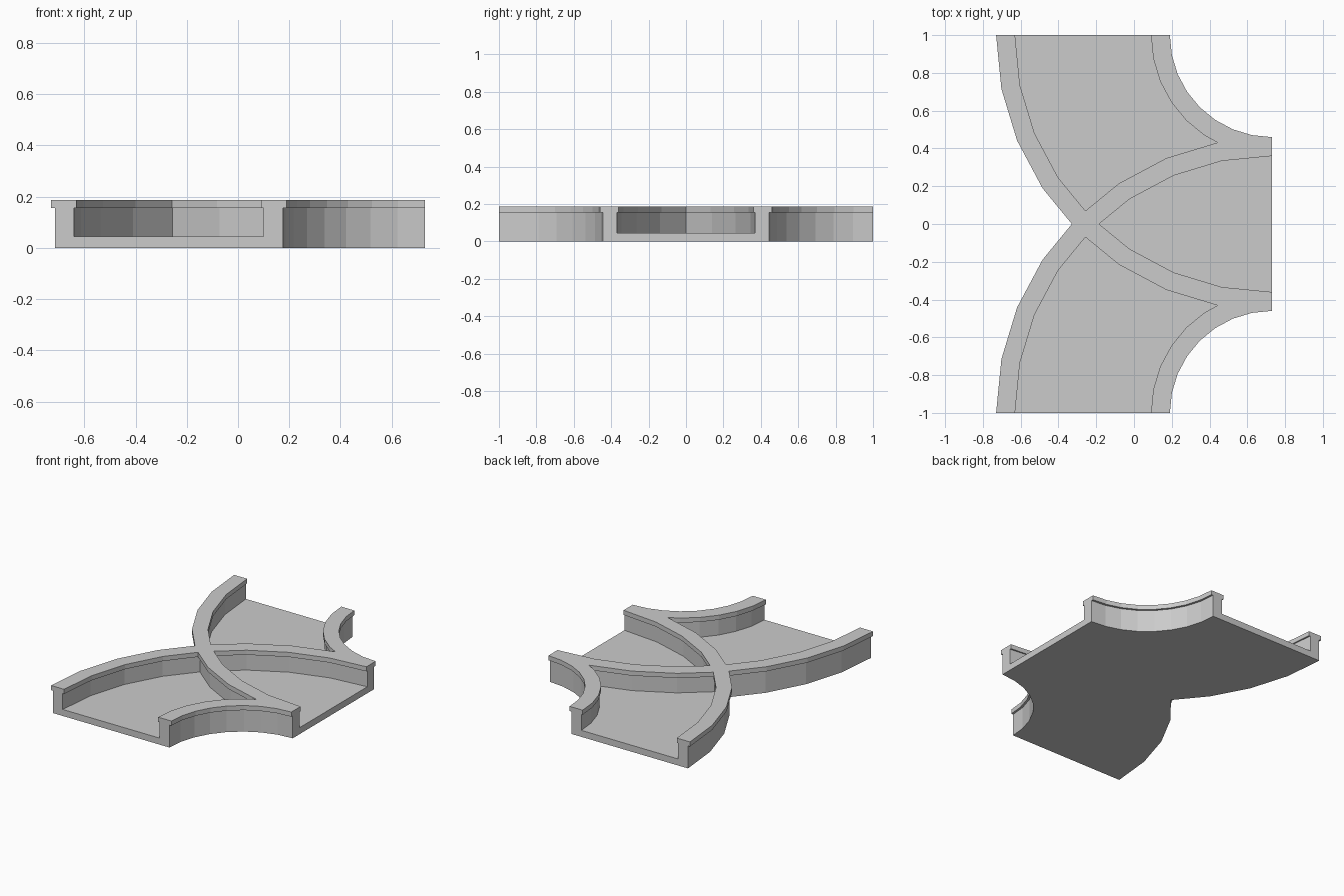
import bpy, bmesh
from math import sin, cos, pi

if "Cube" in bpy.data.objects:
    bpy.data.objects.remove(bpy.data.objects["Cube"])

CX, CY = 0.73, 1.0      # centre of the quarter-turn
STEPS = 8               # low-poly segments per quarter turn

# Channel cross-section (radius, height): floor, two walls, overhanging rims
PROFILE = [(0.555, 0), (1.445, 0), (1.445, 0.155), (1.46, 0.155),
           (1.46, 0.187), (1.36, 0.187), (1.36, 0.155), (1.37, 0.155),
           (1.37, 0.045), (0.63, 0.045), (0.63, 0.155), (0.64, 0.155),
           (0.64, 0.187), (0.54, 0.187), (0.54, 0.155), (0.555, 0.155)]


def curved_channel(name, side):
    """Sweep the channel profile through 90 degrees; side = +1 / -1 mirrors in y."""
    bm = bmesh.new()
    rings = []
    for i in range(STEPS + 1):
        a = pi / 2 * i / STEPS
        rings.append([bm.verts.new((CX - r * cos(a), side * (CY - r * sin(a)), z))
                      for r, z in PROFILE])
    n = len(PROFILE)
    for p, q in zip(rings, rings[1:]):
        for k in range(n):
            bm.faces.new((p[k], p[(k + 1) % n], q[(k + 1) % n], q[k]))
    bm.faces.new(rings[0])
    bm.faces.new(rings[-1][::-1])
    bmesh.ops.recalc_face_normals(bm, faces=bm.faces)
    me = bpy.data.meshes.new(name)
    bm.to_mesh(me)
    bm.free()
    ob = bpy.data.objects.new(name, me)
    bpy.context.collection.objects.link(ob)
    return ob


# Two mirrored quarter-turn channels merged into one junction piece
track = curved_channel("track_junction", 1)
other = curved_channel("mirrored_channel", -1)
union = track.modifiers.new("join_channels", 'BOOLEAN')
union.operation = 'UNION'
union.solver = 'EXACT'
union.object = other

# Bake the union and drop the helper
deps = bpy.context.evaluated_depsgraph_get()
merged = bpy.data.meshes.new_from_object(track.evaluated_get(deps))
track.modifiers.clear()
track.data = merged
bpy.data.objects.remove(other)
